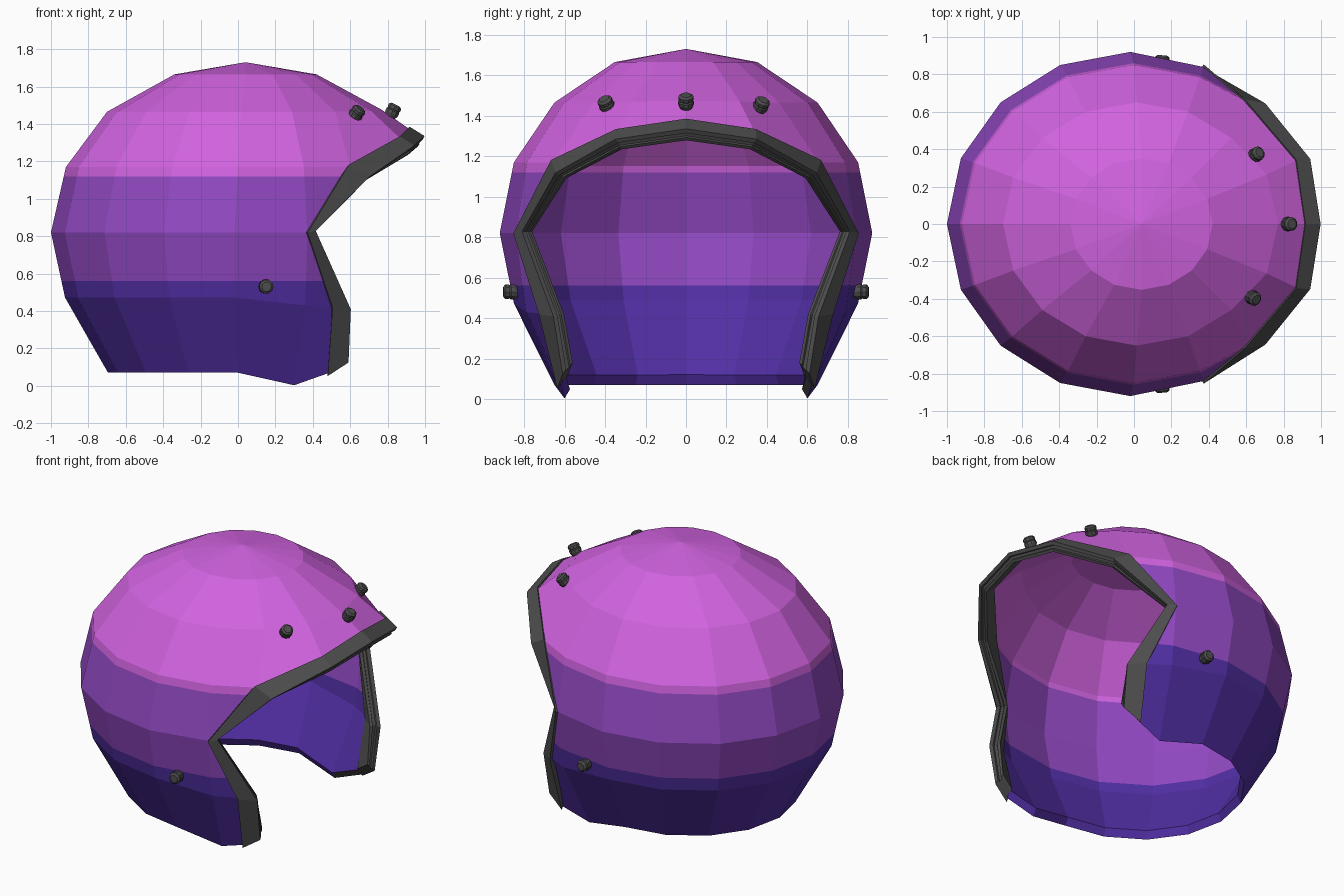
import bpy, bmesh, math
from mathutils import Vector

if "Cube" in bpy.data.objects:
    bpy.data.objects.remove(bpy.data.objects["Cube"])


def material(name, rgb):
    m = bpy.data.materials.new(name)
    m.diffuse_color = (*rgb, 1)
    m.use_nodes = True
    m.node_tree.nodes["Principled BSDF"].inputs["Base Color"].default_value = m.diffuse_color
    return m


PINK = material("pink", (0.64, 0.125, 0.75))
PURPLE = material("purple", (0.285, 0.066, 0.54))
INDIGO = material("indigo", (0.083, 0.028, 0.37))
GREY = material("dark_grey", (0.075, 0.075, 0.075))


def finish(bm, name, mats):
    bmesh.ops.recalc_face_normals(bm, faces=bm.faces)
    me = bpy.data.meshes.new(name)
    bm.to_mesh(me)
    bm.free()
    for m in mats:
        me.materials.append(m)
    ob = bpy.data.objects.new(name, me)
    bpy.context.collection.objects.link(ob)
    return ob


# Shell: rings of 16 points (height, centre x, x radius, y radius)
RINGS = [(1.665, 0.04, 0.38, 0.352), (1.465, 0.015, 0.715, 0.65),
         (1.17, 0.0, 0.92, 0.85), (0.82, -0.02, 0.98, 0.92),
         (0.472, -0.02, 0.905, 0.85), (0.07, 0.0, 0.695, 0.65)]
# points pulled to shape the brow, face opening and cheek, (ring, column)
EDGE = {(2, 0): (0.77, 0, 1.475), (2, 1): (0.71, 0.265, 1.47),
        (3, 0): (0.92, 0, 1.37), (3, 1): (0.87, 0.34, 1.32),
        (3, 2): (0.60, 0.655, 1.17), (4, 3): (0.37, 0.84, 0.82),
        (5, 3): (0.36, 0.79, 0.43), (5, 2): (0.52, 0.70, 0.42),
        (6, 3): (0.30, 0.60, 0.003), (6, 2): (0.49, 0.62, 0.07)}
# points missing inside the opening
HOLE = {(4, 2)} | {(i, k) for i in (4, 5, 6) for k in (0, 1)}

bm = bmesh.new()
apex = bm.verts.new((0.04, 0, 1.73))
grid = {}
for i, (z, cx, rx, ry) in enumerate(RINGS, 1):
    for j in range(16):
        k, side = min(j, 16 - j), (1 if j <= 8 else -1)
        if (i, k) in HOLE:
            continue
        a = j * math.pi / 8
        p = (cx + rx * math.cos(a), ry * math.sin(a), z)
        if (i, k) in EDGE:
            e = EDGE[i, k]
            p = (e[0], e[1] * side, e[2])
        grid[i, j] = bm.verts.new(p)
for j in range(16):
    n = (j + 1) % 16
    bm.faces.new((apex, grid[1, j], grid[1, n]))
    for i in range(1, 6):
        vs = [grid[c] for c in ((i, j), (i + 1, j), (i + 1, n), (i, n)) if c in grid]
        if len(vs) > 2:
            bm.faces.new(vs)
outer_count = len(bm.verts)
shell = finish(bm, "helmet_shell", (PINK, PURPLE, INDIGO, GREY))
if shell.data.polygons[0].normal.z < 0:
    shell.data.flip_normals()
mod = shell.modifiers.new("thickness", 'SOLIDIFY')
mod.thickness, mod.offset = 0.045, -1
bpy.context.view_layer.objects.active = shell
bpy.ops.object.modifier_apply(modifier=mod.name)
# inner bottom edge sits a little higher, so the lip slopes inward
for v in shell.data.vertices[outer_count:]:
    if v.co.z < 0.2:
        v.co = (v.co.x * 1.025, v.co.y * 1.025, v.co.z + 0.028)

# Colour bands: cut at two heights, then colour by height
bm = bmesh.new()
bm.from_mesh(shell.data)
for h in (1.12, 0.56):
    bmesh.ops.bisect_plane(bm, geom=bm.verts[:] + bm.edges[:] + bm.faces[:],
                           plane_co=(0, 0, h), plane_no=(0, 0, 1))
bm.normal_update()
for f in bm.faces:
    c = f.calc_center_median()
    f.material_index = 0 if c.z > 1.12 else 1 if c.z > 0.56 else 2
    # one cheek has a grey underside
    if c.z < 0.12 and c.x > 0.35 and c.y > 0.4 and f.normal.z < -0.2 and f.calc_area() < 0.03:
        f.material_index = 3
bm.to_mesh(shell.data)
bm.free()

# Rim trim: grooved section swept along the opening edge (base point, tip point)
HALF = [((0.92, 0, 1.37), (0.995, 0, 1.33)),
        ((0.87, 0.34, 1.32), (0.94, 0.345, 1.28)),
        ((0.60, 0.655, 1.17), (0.70, 0.64, 1.115)),
        ((0.37, 0.84, 0.82), (0.412, 0.805, 0.828)),
        ((0.51, 0.71, 0.42), (0.60, 0.65, 0.41)),
        ((0.49, 0.625, 0.07), (0.59, 0.605, 0.13))]
SECTION = [(-0.12, 0.012), (1, 0.006), (1, -0.018), (0.86, -0.022), (0.86, -0.04),
           (0.96, -0.044), (0.92, -0.062), (0, -0.056)]
path = [[Vector((x, -y, z)) for x, y, z in s] for s in HALF[:0:-1]]
path += [[Vector(p) for p in s] for s in HALF]
last = len(path) - 1
bm = bmesh.new()
loops = []
for i, (b, t) in enumerate(path):
    along = path[min(i + 1, last)][0] - path[max(i - 1, 0)][0]
    n = along.cross(t - b).normalized()
    if n.dot(b - Vector((0, 0, 0.82))) < 0:
        n = -n
    if i in (0, last):          # slanted lower ends
        n = Vector((0.15, math.copysign(0.75, b.y), -0.9))
    loops.append([bm.verts.new(b + (t - b) * u + n * v) for u, v in SECTION])
m = len(SECTION)
for a, b in zip(loops, loops[1:]):
    for k in range(m):
        bm.faces.new((a[k], a[(k + 1) % m], b[(k + 1) % m], b[k]))
bm.faces.new(loops[0])
bm.faces.new(loops[-1])
finish(bm, "opening_rim", (GREY,))


# Snap studs: small turned knobs pointing out of the shell
def stud(name, pos, axis):
    profile = [(0.030, -0.04), (0.039, -0.02), (0.039, -0.004), (0.034, 0.002),
               (0.038, 0.008), (0.038, 0.022), (0.026, 0.032)]
    bm = bmesh.new()
    rot = Vector(axis).to_track_quat('Z', 'Y')
    rings = [[bm.verts.new(Vector(pos) + rot @ Vector(
        (r * math.cos(s * math.pi / 5), r * math.sin(s * math.pi / 5), h)))
        for s in range(10)] for r, h in profile]
    for a, b in zip(rings, rings[1:]):
        for s in range(10):
            bm.faces.new((a[s], a[(s + 1) % 10], b[(s + 1) % 10], b[s]))
    bm.faces.new(rings[0])
    bm.faces.new(rings[-1])
    finish(bm, name, (GREY,))


stud("brow_stud_middle", (0.83, 0, 1.474), (0.45, 0, 0.85))
stud("brow_stud_left", (0.655, 0.372, 1.455), (0.5, 0.3, 0.7))
stud("brow_stud_right", (0.637, -0.395, 1.46), (0.5, -0.3, 0.7))
for name, s in (("left", 1), ("right", -1)):
    stud("side_stud_" + name, (0.15, s * 0.87, 0.53), (0.1, s, 0))
